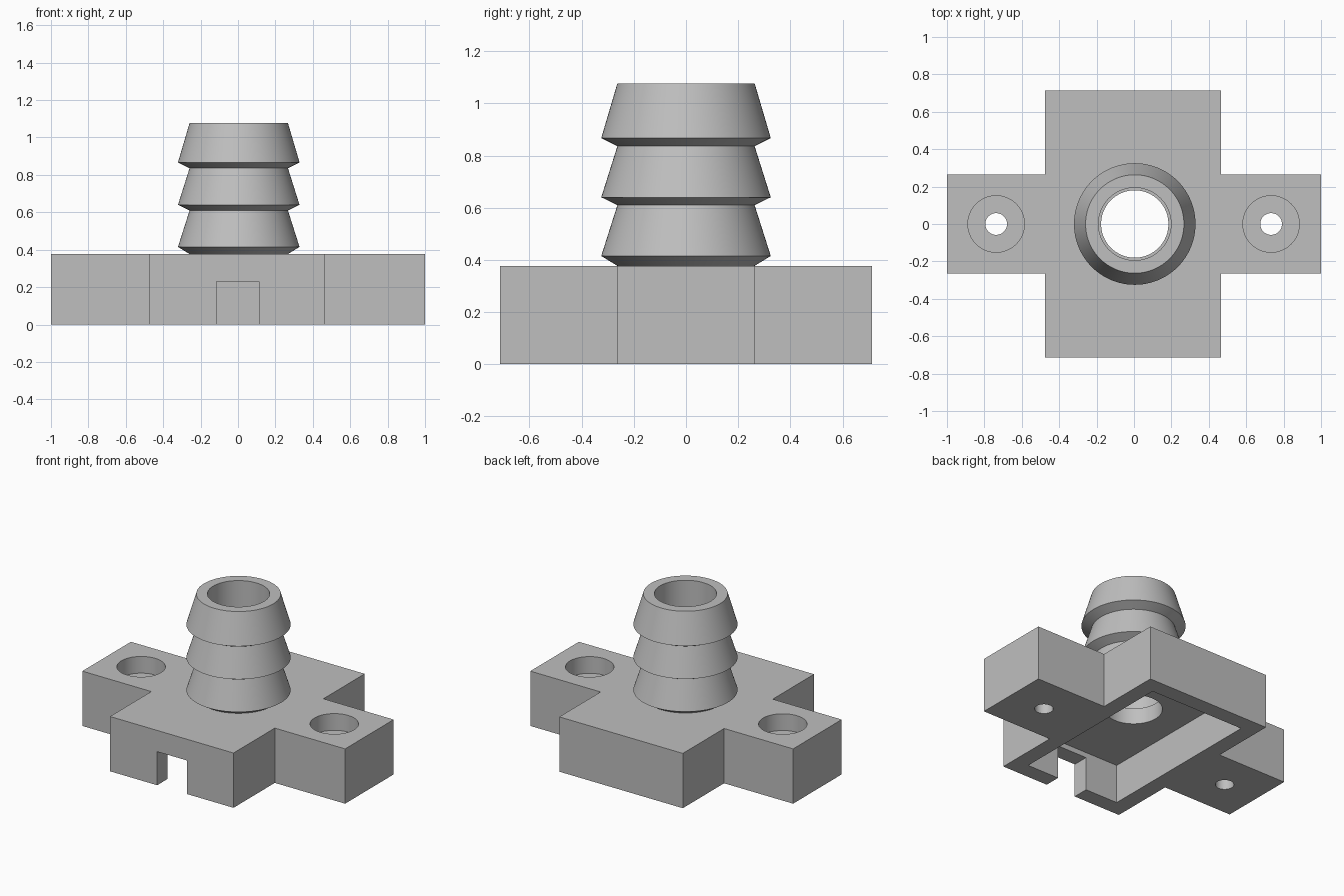
import bpy, bmesh, math

cube = bpy.data.objects.get("Cube")
if cube:
    bpy.data.objects.remove(cube, do_unlink=True)

grey = bpy.data.materials.new("light_grey")
grey.use_nodes = True
grey.diffuse_color = (0.52, 0.52, 0.52, 1)
grey.node_tree.nodes["Principled BSDF"].inputs["Base Color"].default_value = (0.52, 0.52, 0.52, 1)

SEGMENTS = 96
BASE_TOP = 0.377
WALL = 0.11
CENTRE_X = 0.004


def make_object(name, bm):
    bmesh.ops.recalc_face_normals(bm, faces=bm.faces)
    mesh = bpy.data.meshes.new(name)
    bm.to_mesh(mesh)
    bm.free()
    mesh.materials.append(grey)
    obj = bpy.data.objects.new(name, mesh)
    bpy.context.collection.objects.link(obj)
    return obj


def prism(name, outline, z0, z1):
    """Extrude a flat outline between two heights."""
    bm = bmesh.new()
    face = bm.faces.new([bm.verts.new((x, y, z0)) for x, y in outline])
    side = bmesh.ops.extrude_face_region(bm, geom=[face])["geom"]
    verts = [v for v in side if isinstance(v, bmesh.types.BMVert)]
    bmesh.ops.translate(bm, verts=verts, vec=(0, 0, z1 - z0))
    return make_object(name, bm)


def box(name, x0, x1, y0, y1, z0, z1):
    return prism(name, [(x0, y0), (x1, y0), (x1, y1), (x0, y1)], z0, z1)


def disc(name, x, radius, z0, z1):
    ring = [2 * math.pi * i / SEGMENTS for i in range(SEGMENTS)]
    return prism(name, [(x + radius * math.cos(a), radius * math.sin(a)) for a in ring], z0, z1)


def cut(target, cutter):
    mod = target.modifiers.new(cutter.name, "BOOLEAN")
    mod.operation = "DIFFERENCE"
    mod.solver = "EXACT"
    mod.object = cutter
    cutter.hide_render = True
    cutter.hide_set(True)
    cutter.display_type = "WIRE"


# Cross-shaped base plate
left, right, depth, arm = 0.465, -0.475, 0.713, 0.264
base = prism("flange_base", [
    (right, -depth), (left, -depth), (left, -arm), (1, -arm), (1, arm), (left, arm),
    (left, depth), (right, depth), (right, arm), (-1, arm), (-1, -arm), (right, -arm)],
    0, BASE_TOP)

# Hollow underside, cable slot in the front wall, central opening
cut(base, box("underside_pocket_cutter", right + WALL, left - WALL,
              WALL - depth, depth - WALL, -0.1, BASE_TOP - WALL))
cut(base, box("front_slot_cutter", -0.116, 0.112, -0.8, -0.5, -0.1, 0.231))
cut(base, disc("centre_hole_cutter", CENTRE_X, 0.18, 0.1, 0.5))

# Counterbored screw holes
for side, x in (("left", 0.733), ("right", -0.737)):
    cut(base, disc(side + "_screw_hole_cutter", x, 0.058, -0.1, 0.5))
    cut(base, disc(side + "_counterbore_cutter", x, 0.151, 0.262, 0.5))

# Hollow barbed spout: three flared rings around a straight bore
NECK, FLARE, BORE = 0.263, 0.325, 0.194
profile = [(BORE, BASE_TOP), (NECK, BASE_TOP)]
for flare_z, top_z in ((0.415, 0.61), (0.64, 0.836), (0.867, 1.077)):
    profile += [(FLARE, flare_z), (NECK, top_z)]
profile.append((BORE, profile[-1][1]))

bm = bmesh.new()
rows = []
for i in range(SEGMENTS):
    a = 2 * math.pi * i / SEGMENTS
    rows.append([bm.verts.new((CENTRE_X + r * math.cos(a), r * math.sin(a), z)) for r, z in profile])
for i, row in enumerate(rows):
    after = rows[(i + 1) % SEGMENTS]
    for j in range(len(profile)):
        k = (j + 1) % len(profile)
        bm.faces.new((row[j], after[j], after[k], row[k]))
spout = make_object("barbed_spout", bm)

# Bake the cuts, then smooth the round surfaces only
depsgraph = bpy.context.evaluated_depsgraph_get()
baked = bpy.data.meshes.new_from_object(base.evaluated_get(depsgraph))
cutters = [m.object for m in base.modifiers]
base.modifiers.clear()
base.data = baked
for cutter in cutters:
    bpy.data.objects.remove(cutter, do_unlink=True)

bpy.ops.object.select_all(action="DESELECT")
for obj in (base, spout):
    obj.select_set(True)
bpy.context.view_layer.objects.active = base
bpy.ops.object.shade_smooth_by_angle(angle=math.radians(20))
